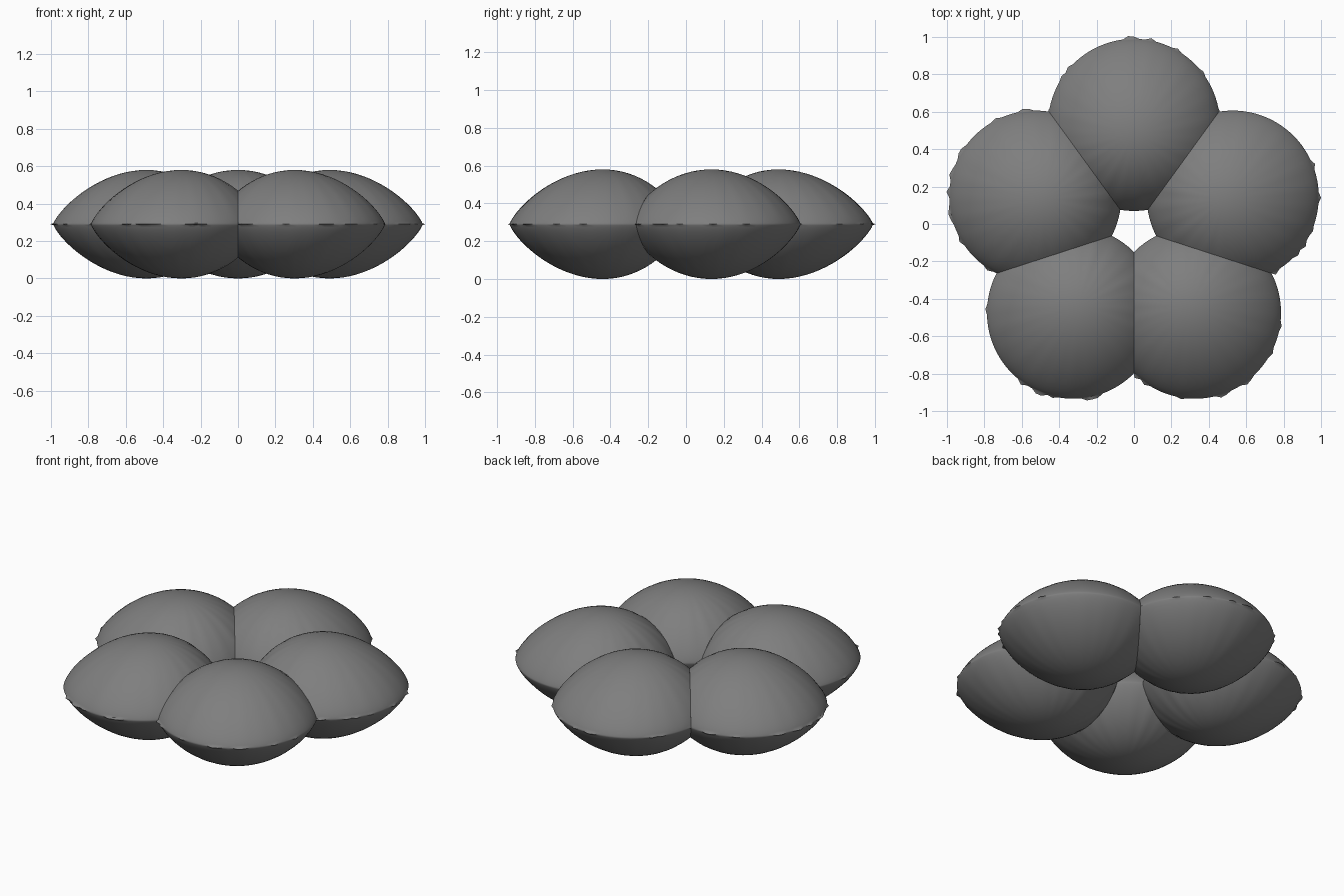
import bpy, bmesh, math, random
from mathutils import Vector, Matrix

random.seed(4)
if "Cube" in bpy.data.objects:
    bpy.data.objects.remove(bpy.data.objects["Cube"], do_unlink=True)

LOBES = 5
RING = 0.555       # distance from the middle to each lobe
RADIUS = 0.46
HALF = 0.29        # half of the lobe height
CENTRE_Y = -0.025
SEGMENTS, RINGS = 96, 20

grey = bpy.data.materials.new("matte_grey")
grey.use_nodes = True
colour = (0.21, 0.21, 0.21, 1)
grey.diffuse_color = colour
grey.node_tree.nodes["Principled BSDF"].inputs["Base Color"].default_value = colour
grey.node_tree.nodes["Principled BSDF"].inputs["Roughness"].default_value = 0.8


def lobe_point(rho, angle, side, rim):
    """Puffed disc with a pinched rim, its crown leaning to the middle."""
    puff = max(0.0, 1 - rho * rho)
    height = HALF * puff ** 0.78
    # Gathered creases, strongest towards the middle of the ring
    inward = 0.35 + 0.65 * max(0.0, -math.sin(angle))
    crease = math.sin(angle * 24) + 0.6 * math.sin(angle * 15 + 1)
    height += 0.006 * inward * crease * rho ** 3 * puff ** 0.5
    reach = RADIUS * rho * rim
    return Vector((reach * math.cos(angle),
                   RING + reach * math.sin(angle) - 0.04 * puff,
                   HALF + side * height))


def build_lobe(index):
    bm = bmesh.new()
    angles = [math.tau * i / SEGMENTS for i in range(SEGMENTS)]
    # A few small puckers stand out from the seam on the outer side
    pucker = [1 + (random.uniform(0.015, 0.035)
                   if math.sin(a) > -0.2 and random.random() < 0.2 else 0)
              for a in angles]
    rim = [bm.verts.new(lobe_point(1, a, 1, p)) for a, p in zip(angles, pucker)]
    for side in (1, -1):
        outer = rim
        for r in range(RINGS - 1, 0, -1):
            rho = math.sin(r / RINGS * math.pi / 2)
            inner = [bm.verts.new(lobe_point(rho, a, side, 1)) for a in angles]
            for i in range(SEGMENTS):
                j = (i + 1) % SEGMENTS
                bm.faces.new((outer[i], outer[j], inner[j], inner[i]))
            outer = inner
        crown = bm.verts.new(lobe_point(0, 0, side, 1))
        for i in range(SEGMENTS):
            bm.faces.new((outer[i], outer[(i + 1) % SEGMENTS], crown))
    bmesh.ops.recalc_face_normals(bm, faces=bm.faces)

    # Trim where the lobe presses against its two neighbours
    half_angle = math.pi / LOBES
    for s in (1, -1):
        normal = Vector((s * math.cos(half_angle), -math.sin(half_angle), 0))
        bmesh.ops.bisect_plane(bm, geom=bm.verts[:] + bm.edges[:] + bm.faces[:],
                               plane_co=(0, 0, 0), plane_no=normal,
                               clear_outer=True)
    turn = Matrix.Rotation(math.tau * index / LOBES, 4, "Z")
    bm.transform(Matrix.Translation((0, CENTRE_Y, 0)) @ turn)

    mesh = bpy.data.meshes.new(f"puffed_lobe_{index + 1}")
    bm.to_mesh(mesh)
    bm.free()
    mesh.materials.append(grey)
    lobe = bpy.data.objects.new(mesh.name, mesh)
    bpy.context.collection.objects.link(lobe)
    return lobe


# Ring of identical lobes, smooth with a sharp seam
bpy.ops.object.select_all(action="DESELECT")
for n in range(LOBES):
    lobe = build_lobe(n)
    lobe.select_set(True)
    bpy.context.view_layer.objects.active = lobe
bpy.ops.object.shade_smooth_by_angle(angle=math.radians(40))
